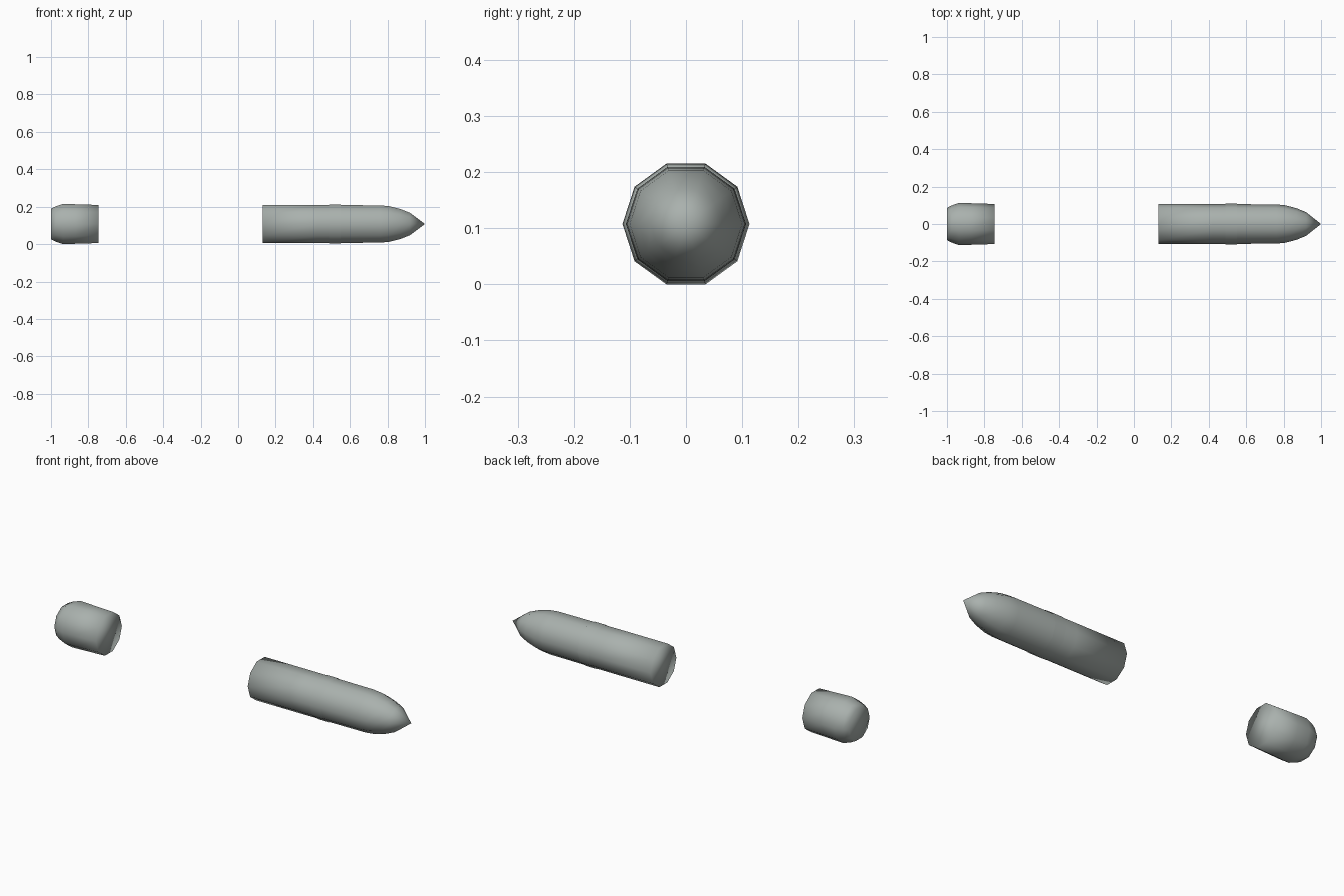
import bpy, bmesh, math

if "Cube" in bpy.data.objects:
    bpy.data.objects.remove(bpy.data.objects["Cube"])

SIDES = 10
AXIS_Z = 0.1075

# Dark green-grey finish
metal = bpy.data.materials.new("grey_metal")
metal.diffuse_color = (0.40, 0.44, 0.42, 1)
metal.use_nodes = True
metal.node_tree.nodes["Principled BSDF"].inputs["Base Color"].default_value = metal.diffuse_color


def lathe(name, profile, capped=True):
    """Revolve (x, radius) stations around the long axis; radius 0 makes a point."""
    bm = bmesh.new()
    rings = []
    for x, r in profile:
        n = SIDES if r > 0 else 1
        rings.append([bm.verts.new((x, r * math.cos(2 * math.pi * i / SIDES),
                                    AXIS_Z + r * math.sin(2 * math.pi * i / SIDES)))
                      for i in range(n)])
    for a, b in zip(rings, rings[1:]):
        for i in range(SIDES):
            j = (i + 1) % SIDES
            if len(b) == 1:
                bm.faces.new((a[j], a[i], b[0]))
            else:
                bm.faces.new((a[j], a[i], b[i], b[j]))
    # flat end caps
    if capped:
        bm.faces.new(rings[0])
        if len(rings[-1]) > 1:
            bm.faces.new(rings[-1])
    bmesh.ops.recalc_face_normals(bm, faces=bm.faces)
    for f in bm.faces:
        f.smooth = True
    mesh = bpy.data.meshes.new(name)
    bm.to_mesh(mesh)
    bm.free()
    mesh.materials.append(metal)
    obj = bpy.data.objects.new(name, mesh)
    bpy.context.collection.objects.link(obj)
    return obj


# Short rear section with a tapered base
lathe("rear_section", [(-1.0, 0.086), (-0.975, 0.099), (-0.935, 0.113),
                       (-0.87, 0.111), (-0.745, 0.107)])

# Long front section with a pointed ogive nose
lathe("front_section", [(0.13, 0.1065), (0.42, 0.1065), (0.76, 0.105),
                        (0.81, 0.1), (0.87, 0.084), (0.92, 0.063), (1.0, 0.0)])

# Thin, barely proud band around the front section
lathe("band", [(0.488, 0.1085), (0.55, 0.1085)], capped=False)
